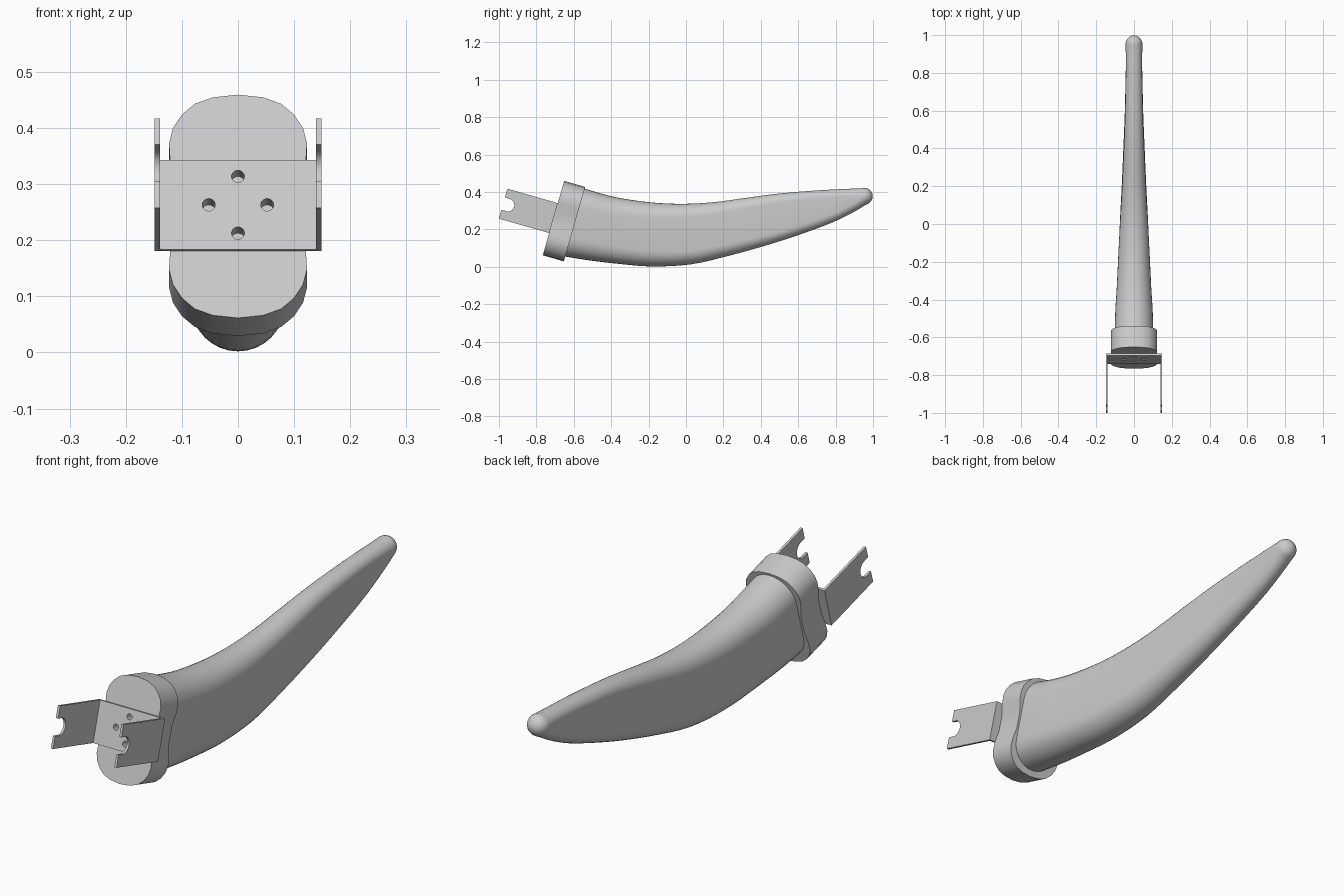
import bpy, bmesh, math
from mathutils import Matrix, Vector

if "Cube" in bpy.data.objects:
    bpy.data.objects.remove(bpy.data.objects["Cube"])

grey = bpy.data.materials.new("light_grey")
grey.diffuse_color = (0.6, 0.6, 0.6, 1)
grey.use_nodes = True
grey.node_tree.nodes["Principled BSDF"].inputs["Base Color"].default_value = grey.diffuse_color

# Mounting frame: local y runs into the horn, local z up the collar face
MOUNT = Matrix.Translation((0, -0.7085, 0.2605)) @ Matrix.Rotation(math.radians(-16), 4, 'X')


def make_object(name, bm, matrix=Matrix()):
    bmesh.ops.recalc_face_normals(bm, faces=bm.faces)
    me = bpy.data.meshes.new(name)
    bm.to_mesh(me)
    bm.free()
    me.materials.append(grey)
    ob = bpy.data.objects.new(name, me)
    ob.matrix_world = matrix
    bpy.context.collection.objects.link(ob)
    return ob


def prism(bm, points, offset):
    """Extrude a closed outline of 3D points by an offset."""
    face = bm.faces.new([bm.verts.new(p) for p in points])
    ext = bmesh.ops.extrude_face_region(bm, geom=[face], use_keep_orig=True)
    verts = [g for g in ext['geom'] if isinstance(g, bmesh.types.BMVert)]
    bmesh.ops.translate(bm, verts=verts, vec=offset)


def select_only(ob):
    bpy.ops.object.select_all(action='DESELECT')
    ob.select_set(True)
    bpy.context.view_layer.objects.active = ob


def cut(ob, cutter):
    select_only(ob)
    mod = ob.modifiers.new("holes", 'BOOLEAN')
    mod.object = cutter
    mod.solver = 'EXACT'
    bpy.ops.object.modifier_apply(modifier=mod.name)


# Collar: slightly waisted rounded outline
quarter = [(0, .207), (.045, .202), (.077, .19), (.1, .17), (.116, .145),
           (.123, .117), (.121, .083), (.111, .035)]
right = quarter + [(x, -z) for x, z in reversed(quarter)]
outline = right + [(-x, z) for x, z in reversed(right[1:-1])]
bm = bmesh.new()
prism(bm, [(x, 0, z) for x, z in outline], (0, 0.117, 0))
collar = make_object("collar", bm, MOUNT)

# Bracket: U-shaped sheet with two forward flanges
W, T, L, H = 0.149, 0.01, 0.28, 0.083
u_shape = [(-W, 0), (W, 0), (W, -L), (W - T, -L), (W - T, -T),
           (-W + T, -T), (-W + T, -L), (-W, -L)]
bm = bmesh.new()
prism(bm, [(x, y, -H) for x, y in u_shape], (0, 0, 2 * H))
bracket = make_object("bracket", bm, MOUNT)

# Cutter: four screw holes and the round-ended slot through both flanges
bm = bmesh.new()
for x, z in ((0, .0525), (0, -.0525), (.052, 0), (-.052, 0)):
    ring = [(x + .0115 * math.cos(a), -.03, z + .0115 * math.sin(a))
            for a in (i * math.tau / 20 for i in range(20))]
    prism(bm, ring, (0, 0.06, 0))
R = 0.034
slot = [(-.3, -L - .05, -R)]
for i in range(13):
    a = -math.pi / 2 + math.pi * i / 12
    slot.append((-.3, -L + .027 + R * math.cos(a), R * math.sin(a)))
slot.append((-.3, -L - .05, R))
prism(bm, slot, (.6, 0, 0))
cutter = make_object("cutter", bm, MOUNT)
cutter.hide_render = True
bpy.context.view_layer.update()
cut(collar, cutter)
cut(bracket, cutter)
bpy.data.objects.remove(cutter)

# Horn: stations of top (y, z), bottom (y, z) and half width
stations = [Vector(s) for s in (
    (-.57, .427, -.675, .06, .103), (-.44, .388, -.52, .035, .099),
    (-.32, .362, -.36, .016, .091), (-.16, .342, -.18, .002, .083),
    (0, .337, .03, .014, .074), (.16, .347, .24, .062, .064),
    (.33, .37, .43, .115, .056), (.5, .392, .604, .171, .049),
    (.68, .407, .77, .232, .045), (.82, .415, .88, .284, .043),
    (.94, .42, .965, .334, .0445))]


def spline(i, t):
    p0, p1, p2, p3 = (stations[max(0, min(len(stations) - 1, i + k))] for k in (-1, 0, 1, 2))
    return p1 + (t * (p2 - p0) + t * t * (2 * p0 - 5 * p1 + 4 * p2 - p3)
                 + t ** 3 * (3 * p1 - p0 - 3 * p2 + p3)) / 2


def section(s):
    """Stadium-shaped ring between the top and bottom points."""
    top, bot, w = Vector((0, s[0], s[1])), Vector((0, s[2], s[3])), s[4]
    mid, up = (top + bot) / 2, (top - bot).normalized()
    half = (top - bot).length / 2
    cap = min(w, half)
    ring = []
    for sign in (1, -1):
        for i in range(17):
            a = math.pi * i / 16
            ring.append(mid + up * sign * (half - cap + cap * math.sin(a))
                        + Vector((sign * w * math.cos(a), 0, 0)))
    return ring


rings = [section(spline(i, k / 4)) for i in range(len(stations) - 1) for k in range(4)]
last = section(stations[-1])
rings.append(last)
# rounded tip
s = stations[-1]
mid = Vector((0, (s[0] + s[2]) / 2, (s[1] + s[3]) / 2))
axis = Vector((0, s[1] - s[3], s[2] - s[0])).normalized()
for k in range(1, 8):
    a = math.pi / 2 * k / 8
    rings.append([mid + (p - mid) * math.cos(a) + axis * .046 * math.sin(a) for p in last])

bm = bmesh.new()
loops = [[bm.verts.new(p) for p in r] for r in rings]
n = len(loops[0])
for a, b in zip(loops, loops[1:]):
    for j in range(n):
        bm.faces.new((a[j], a[(j + 1) % n], b[(j + 1) % n], b[j]))
bm.faces.new(loops[0])
tip = bm.verts.new(mid + axis * .046)
for j in range(n):
    bm.faces.new((loops[-1][j], loops[-1][(j + 1) % n], tip))
bmesh.ops.remove_doubles(bm, verts=bm.verts, dist=0.0002)
horn = make_object("horn", bm)

for ob in (collar, bracket, horn):
    select_only(ob)
    bpy.ops.object.shade_smooth_by_angle(angle=math.radians(35))
